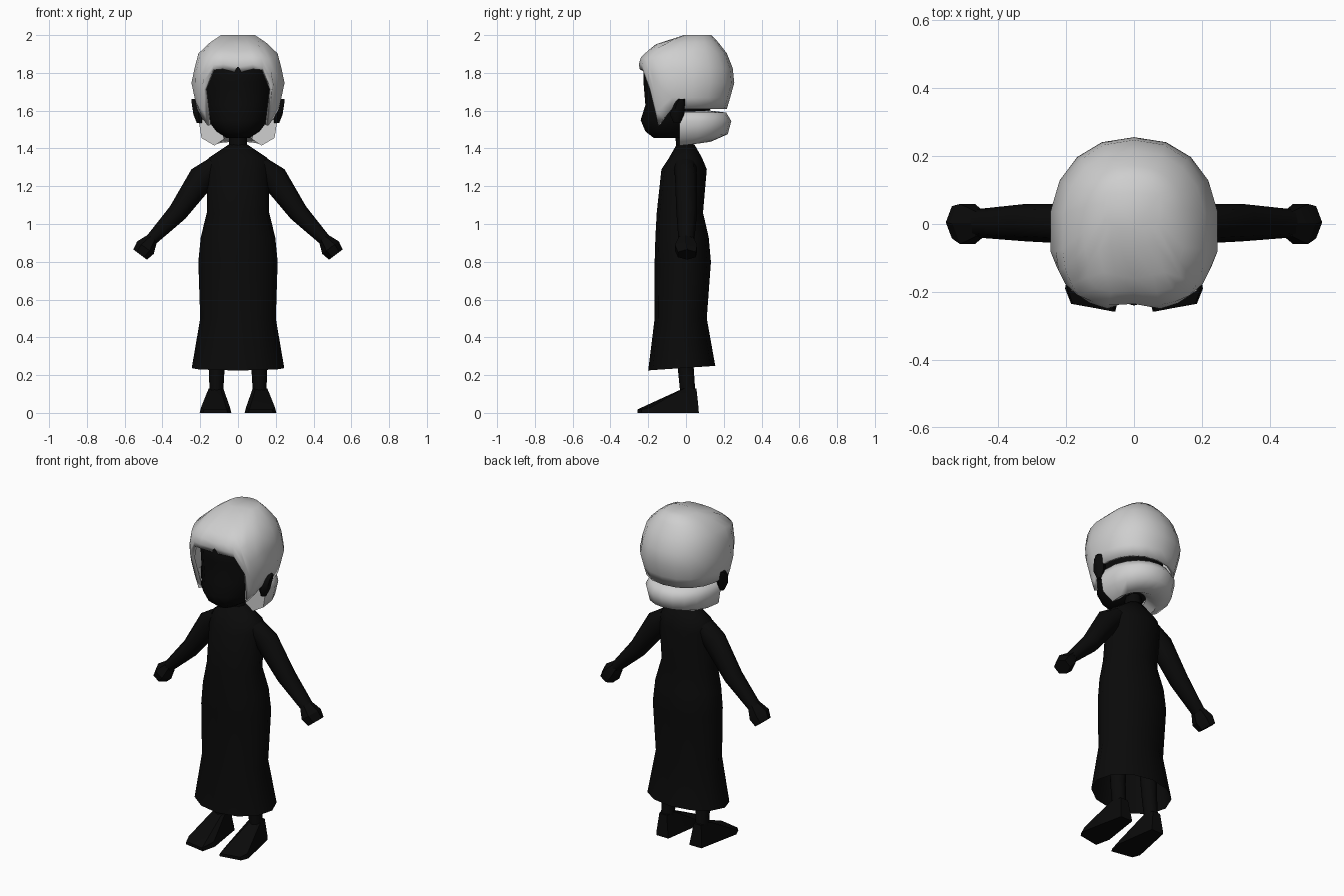
import bpy, bmesh, math
from mathutils import Vector

if "Cube" in bpy.data.objects:
    bpy.data.objects.remove(bpy.data.objects["Cube"])


def material(name, c):
    m = bpy.data.materials.new(name)
    m.diffuse_color = (c, c, c, 1)
    m.use_nodes = True
    m.node_tree.nodes["Principled BSDF"].inputs["Base Color"].default_value = m.diffuse_color
    return m


BLACK = material("black", 0.003)
WHITE = material("pale grey hair", 0.62)


def loft(name, rings, mat, closed=True, cap_start=True, cap_end=True, mirror=False, angle=60):
    """Skin a list of equal-length point rings into one object."""
    bm = bmesh.new()
    rows = [[bm.verts.new(p) for p in r] for r in rings]
    n = len(rows[0])
    for a, b in zip(rows, rows[1:]):
        for i in range(n if closed else n - 1):
            j = (i + 1) % n
            bm.faces.new((a[i], a[j], b[j], b[i]))
    if cap_start:
        bm.faces.new(rows[0][::-1])
    if cap_end:
        bm.faces.new(rows[-1])
    bmesh.ops.recalc_face_normals(bm, faces=bm.faces)
    me = bpy.data.meshes.new(name)
    bm.to_mesh(me)
    bm.free()
    me.materials.append(mat)
    ob = bpy.data.objects.new(name, me)
    bpy.context.collection.objects.link(ob)
    if mirror:
        ob.modifiers.new("mirror", 'MIRROR')
    bpy.ops.object.select_all(action='DESELECT')
    ob.select_set(True)
    bpy.context.view_layer.objects.active = ob
    bpy.ops.object.shade_smooth_by_angle(angle=math.radians(angle))
    return ob


def oval(z, rx, front, back, cx=0, n=12, tilt=0):
    """Horizontal ring between a front and a back y; tilt lifts its back."""
    cy, ry = (front + back) / 2, (back - front) / 2
    pts = []
    for i in range(n):
        a = 2 * math.pi * i / n
        pts.append((cx + rx * math.sin(a), cy - ry * math.cos(a), z - tilt * math.cos(a)))
    return pts


def tube(path, n=8):
    """Rings across a path in the xz plane: (x, z, in-plane radius, y radius, y)."""
    rings = []
    for i, (x, z, r, ry, y) in enumerate(path):
        p, q = path[max(i - 1, 0)], path[min(i + 1, len(path) - 1)]
        d = Vector((q[0] - p[0], 0, q[1] - p[1])).normalized()
        side = Vector((-d.z, 0, d.x))
        rings.append([Vector((x, y, z)) + side * r * math.cos(2 * math.pi * k / n)
                      + Vector((0, ry * math.sin(2 * math.pi * k / n), 0)) for k in range(n)])
    return rings


def lookup(table, z):
    """Linear interpolation in a (z, value) table with falling z."""
    for (z0, v0), (z1, v1) in zip(table, table[1:]):
        if z >= z1:
            return v0 + (v1 - v0) * (z0 - z) / (z0 - z1)
    return table[-1][1]


# Dress, open at the hem
loft("dress", [oval(0.237, 0.245, -0.2, 0.155, tilt=0.012), oval(0.5, 0.2, -0.166, 0.11),
               oval(0.8, 0.21, -0.166, 0.132), oval(0.93, 0.197, -0.162, 0.12),
               oval(1.06, 0.165, -0.155, 0.09), oval(1.29, 0.165, -0.13, 0.11),
               oval(1.35, 0.155, -0.09, 0.085), oval(1.42, 0.05, -0.05, 0.045)],
     BLACK, cap_start=False)
loft("neck", [oval(1.38, 0.05, -0.05, 0.045, n=8), oval(1.52, 0.045, -0.06, 0.03, n=8)], BLACK)

# Head and ears
loft("head", [oval(1.455, 0.06, -0.17, 0.0), oval(1.49, 0.115, -0.215, 0.05),
              oval(1.55, 0.16, -0.24, 0.1), oval(1.63, 0.178, -0.215, 0.14),
              oval(1.75, 0.185, -0.225, 0.16), oval(1.83, 0.17, -0.225, 0.15),
              oval(1.9, 0.12, -0.17, 0.12)], BLACK)
loft("ear", [oval(1.535, 0.015, -0.065, -0.03, 0.205, 6), oval(1.58, 0.03, -0.085, -0.01, 0.21, 6),
             oval(1.64, 0.035, -0.065, 0.0, 0.215, 6), oval(1.662, 0.02, -0.04, -0.005, 0.23, 6)],
     BLACK, mirror=True)

# Arms and mitten hands
loft("arm", tube([(0.12, 1.31, 0.05, 0.06, -0.005), (0.19, 1.245, 0.072, 0.058, 0),
                  (0.32, 1.06, 0.052, 0.055, 0.004), (0.46, 0.915, 0.032, 0.042, 0.002)]),
     BLACK, mirror=True)
loft("hand", tube([(0.453, 0.925, 0.03, 0.042, 0), (0.49, 0.875, 0.055, 0.068, 0),
                   (0.518, 0.838, 0.045, 0.055, 0.005)], 6), BLACK, mirror=True, angle=30)

# Legs and pointed shoes
loft("leg", [oval(0.1, 0.036, -0.03, 0.05, 0.115, 8), oval(0.25, 0.042, -0.045, 0.04, 0.112, 8),
             oval(0.6, 0.055, -0.07, 0.04, 0.105, 8)], BLACK, mirror=True)
loft("shoe", [[(0.055, -0.258, 0), (0.185, -0.235, 0), (0.203, -0.19, 0), (0.15, 0.068, 0),
               (0.07, 0.068, 0), (0.035, -0.17, 0)],
              [(0.06, -0.258, 0.018), (0.18, -0.235, 0.018), (0.196, -0.19, 0.028), (0.15, 0.066, 0.03),
               (0.075, 0.066, 0.03), (0.042, -0.17, 0.028)],
              [(0.09, -0.035, 0.12), (0.14, -0.035, 0.12), (0.155, -0.01, 0.13), (0.14, 0.055, 0.13),
               (0.09, 0.055, 0.13), (0.078, -0.01, 0.13)]], BLACK, mirror=True, angle=35)

# Hair cap: each column runs from the crown to a hairline that depends on its angle
WIDTH = [(2.0, 0.09), (1.97, 0.14), (1.9, 0.215), (1.75, 0.25), (1.62, 0.222), (1.5, 0.185)]
FRONT = [(2.0, -0.01), (1.95, -0.17), (1.87, -0.258), (1.75, -0.24), (1.5, -0.2)]
BACK = [(2.0, 0.135), (1.92, 0.21), (1.78, 0.265), (1.62, 0.22), (1.5, 0.18)]
HAIRLINE = {0: 1.80, 14: 1.82, 28: 1.815, 42: 1.71, 52: 1.52, 66: 1.56, 80: 1.61,
            100: 1.61, 120: 1.61, 140: 1.61, 160: 1.61, 180: 1.61}


def hair_point(deg, t):
    z = 2.0 - (2.0 - HAIRLINE[abs(deg)]) * t
    s, c = math.sin(math.radians(deg)), math.cos(math.radians(deg))
    box = 0.75 if c > 0 else 0.9
    x = lookup(WIDTH, z) * math.copysign(abs(s) ** box, s)
    cy = -0.02 + 0.06 * max(0, (z - 1.9) / 0.1)
    reach = lookup(FRONT, z) - cy if c > 0 else cy - lookup(BACK, z)
    y = cy + reach * math.copysign(abs(c) ** box, c)
    if deg == 0:
        y += 0.035 * t  # parting
    return (x, y, z)


angles = sorted({s * a for a in HAIRLINE for s in (1, -1)} - {-180})
hair = loft("hair_cap", [[hair_point(a, t) for a in angles]
                         for t in (0, 0.1, 0.25, 0.45, 0.65, 0.85, 1)], WHITE, cap_end=False)
thick = hair.modifiers.new("thickness", 'SOLIDIFY')
thick.thickness = 0.02

# Rolled hair at the nape, an arc of closed cross-sections (radius scale, z)
SECTION = [(0.6, 1.60), (0.9, 1.59), (1.0, 1.545), (0.93, 1.455), (0.6, 1.415), (0.35, 1.45)]
roll = []
for deg in range(-90, 91, 18):
    a = math.radians(deg)
    sag = 0.02 * math.cos(a)
    roll.append([(0.212 * r * math.sin(a) * (1.0 if abs(deg) < 80 else 0.98),
                  -0.035 + 0.275 * r * abs(math.cos(a)) ** 0.85, z + sag * (z < 1.5)) for r, z in SECTION])
loft("nape_roll", roll, WHITE)
